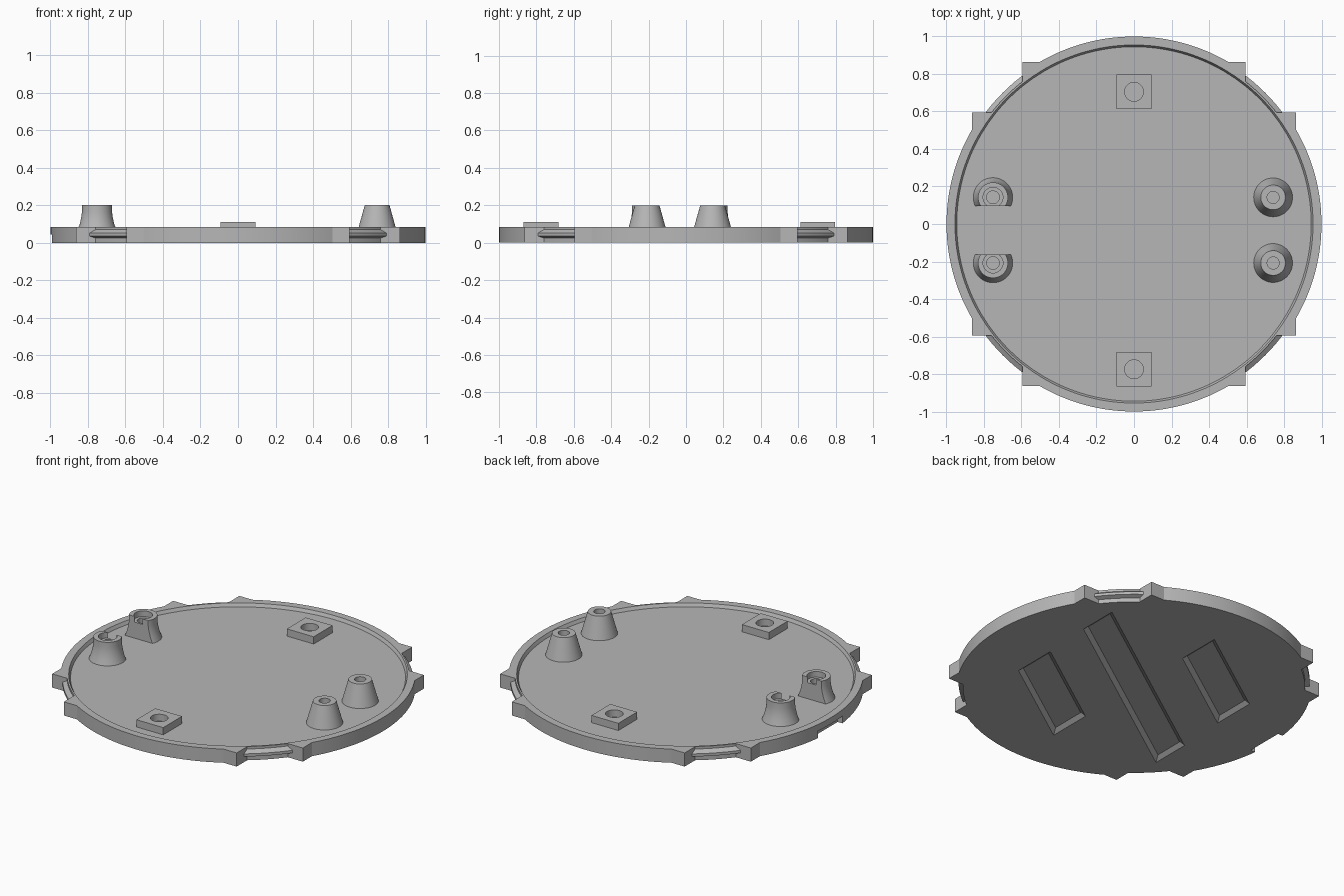
import bpy, bmesh, math
from mathutils import Vector

if "Cube" in bpy.data.objects:
    bpy.data.objects.remove(bpy.data.objects["Cube"], do_unlink=True)

grey = bpy.data.materials.new("plain grey")
grey.use_nodes = True
COLOUR = (0.47, 0.47, 0.47, 1)
grey.diffuse_color = COLOUR
grey.node_tree.nodes["Principled BSDF"].inputs["Base Color"].default_value = COLOUR

TOP, FLOOR = 0.085, 0.065


def finish(name, bm):
    bmesh.ops.remove_doubles(bm, verts=bm.verts, dist=1e-5)
    bmesh.ops.recalc_face_normals(bm, faces=bm.faces)
    me = bpy.data.meshes.new(name)
    bm.to_mesh(me)
    bm.free()
    me.materials.append(grey)
    ob = bpy.data.objects.new(name, me)
    bpy.context.collection.objects.link(ob)
    return ob


def loft(name, rings):
    """Join equal-length rings of points into a closed solid."""
    bm = bmesh.new()
    rows = [[bm.verts.new(p) for p in ring] for ring in rings]
    n = len(rows[0])
    for a, b in zip(rows, rows[1:]):
        for i in range(n):
            j = (i + 1) % n
            bm.faces.new((a[i], a[j], b[j], b[i]))
    bm.faces.new(rows[0])
    bm.faces.new(rows[-1])
    return finish(name, bm)


def circle(r, z, x=0, y=0, n=48):
    steps = [2 * math.pi * i / n for i in range(n)]
    return [(x + r * math.cos(a), y + r * math.sin(a), z) for a in steps]


def turned(name, x, y, profile):
    return loft(name, [circle(r, z, x, y) for r, z in profile])


def box(name, x, y, z, sx, sy, sz):
    corners = [(-1, -1), (1, -1), (1, 1), (-1, 1)]
    return loft(name, [[(x + a * sx / 2, y + b * sy / 2, z + h) for a, b in corners]
                       for h in (0, sz)])


def cut(ob, cutter):
    cutter.hide_render = True
    mod = ob.modifiers.new("cut", 'BOOLEAN')
    mod.operation, mod.solver, mod.object = 'DIFFERENCE', 'EXACT', cutter
    bpy.context.view_layer.objects.active = ob
    bpy.ops.object.modifier_apply(modifier=mod.name)
    bpy.data.objects.remove(cutter, do_unlink=True)


def smooth(ob, angle=30):
    bpy.ops.object.select_all(action='DESELECT')
    ob.select_set(True)
    bpy.context.view_layer.objects.active = ob
    bpy.ops.object.shade_smooth_by_angle(angle=math.radians(angle))


# Disc outline: arcs, paired square ears and a clip recess in each quadrant
EAR, SIDE, START = 0.863, 0.595, 0.505


def arc(r, a0, a1, n):
    return [Vector((r * math.cos(a0 + (a1 - a0) * i / n),
                    r * math.sin(a0 + (a1 - a0) * i / n))) for i in range(n + 1)]


def outline(clip_r):
    ear_angle = math.atan2(START, EAR)
    clip_angle = math.asin(SIDE / clip_r)
    quarter = arc(1, 0, ear_angle, 14)
    quarter += [Vector((EAR, SIDE))]
    quarter += arc(clip_r, clip_angle, math.pi / 2 - clip_angle, 10)
    quarter += [Vector((SIDE, EAR))]
    quarter += arc(1, math.pi / 2 - ear_angle, math.pi / 2, 14)[:-1]
    pts = []
    for k in range(4):
        c, s = round(math.cos(k * math.pi / 2)), round(math.sin(k * math.pi / 2))
        pts += [Vector((c * p.x - s * p.y, s * p.x + c * p.y)) for p in quarter]
    return pts


clip_profile = [(0.965, 0), (0.965, 0.025), (0.99, 0.035), (0.99, 0.052),
                (0.965, 0.07), (0.965, TOP)]
rings = [[(p.x, p.y, z) for p in outline(r)] for r, z in clip_profile]
# Rim step down to the recessed floor
for r, z in ((0.955, TOP), (0.945, FLOOR)):
    rings.append([(*(p.normalized() * r), z) for p in outline(0.965)])
disc = loft("base_disc", rings)

# Small pry notch under the edge
cut(disc, box("notch_cutter", -1, 0, -0.02, 0.08, 0.24, 0.065))

# Slanted recesses with sloping walls on the underside
SLOPE = 0.695


def slanted(cx, cy, length, width):
    def ring(inset, z):
        hx, hy = length / 2 - inset, width / 2 - inset * 1.2
        return [(cx + a * hx, cy + a * hx * SLOPE + b * hy, z)
                for a, b in ((-1, -1), (1, -1), (1, 1), (-1, 1))]
    return loft("recess_cutter", [ring(-0.025, -0.02), ring(0, 0), ring(0.025, 0.02)])


for cx, cy, length, width in ((0, 0, 1.28, 0.25), (0.31, -0.35, 0.62, 0.28),
                              (-0.31, 0.35, 0.62, 0.28)):
    cut(disc, slanted(cx, cy, length, width))
smooth(disc, 20)

# Square pads with a round blind hole
for name, y in (("back_pad", 0.705), ("front_pad", -0.775)):
    pad = box(name, 0, y, FLOOR - 0.005, 0.185, 0.185, 0.05)
    cut(pad, turned("hole_cutter", 0, y, [(0.05, FLOOR + 0.002), (0.05, 0.15)]))
    smooth(pad)

# Tapered posts on one side, flared half-open sockets on the other
post = [(0.105, FLOOR - 0.005), (0.066, 0.2), (0.032, 0.2), (0.032, 0.12)]
socket = [(0.107, FLOOR - 0.005), (0.092, 0.1), (0.084, 0.135), (0.08, 0.165), (0.08, 0.2),
          (0.053, 0.2), (0.053, 0.165), (0.034, 0.165), (0.034, 0.11)]
for side, y, inward in (("back", 0.142, -1), ("front", -0.208, 1)):
    smooth(turned(side + "_post", 0.742, y, post))
    holder = turned(side + "_socket", -0.752, y, socket)
    cut(holder, box("socket_cutter", -0.752, y + inward * 0.145, 0, 0.4, 0.2, 0.4))
    smooth(holder)
